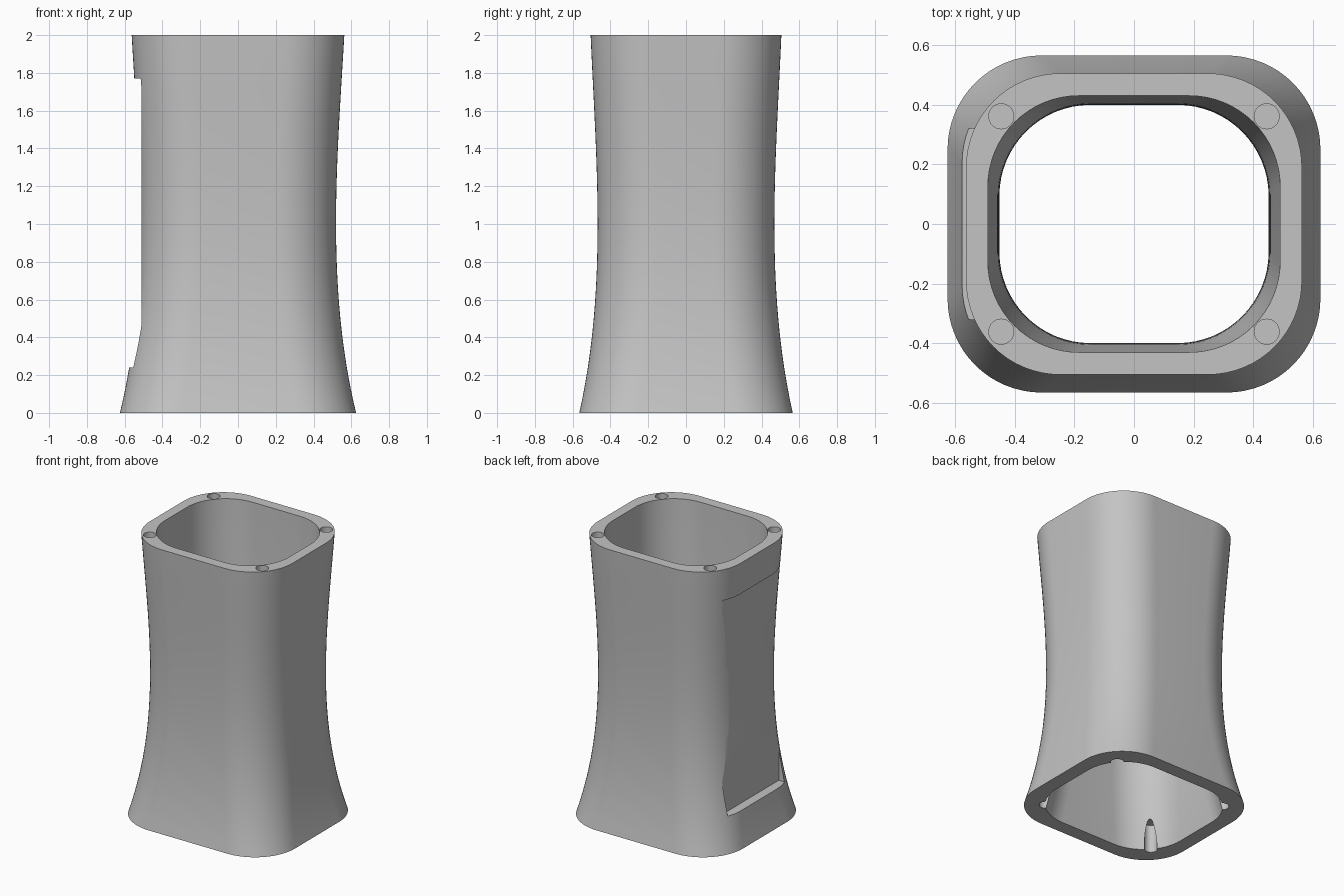
import bpy, bmesh, math

cube = bpy.data.objects.get("Cube")
if cube:
    bpy.data.objects.remove(cube, do_unlink=True)

grey = bpy.data.materials.new("plain grey")
grey.use_nodes = True
COLOUR = (0.55, 0.55, 0.55, 1)
grey.diffuse_color = COLOUR
grey.node_tree.nodes["Principled BSDF"].inputs["Base Color"].default_value = COLOUR

RINGS = 32      # height divisions
ARC = 16        # divisions per rounded corner


def flare(z, bottom, waist, top):
    """Waisted profile through three half widths, flaring faster at the foot."""
    curve = bottom * (z - 1) * (z - 2) / 2 - waist * z * (z - 2) + top * z * (z - 1) / 2
    return curve - 0.03 * z * (z - 1) * (z - 2)


def rounded_ring(bm, hx, hy, r, z):
    verts = []
    for q, (sx, sy) in enumerate([(1, 1), (-1, 1), (-1, -1), (1, -1)]):
        for i in range(ARC + 1):
            a = math.pi / 2 * (q + i / ARC)
            verts.append(bm.verts.new((sx * (hx - r) + r * math.cos(a),
                                       sy * (hy - r) + r * math.sin(a), z)))
    return verts


def bridge(bm, lower, upper):
    n = len(lower)
    for i in range(n):
        j = (i + 1) % n
        bm.faces.new((lower[i], lower[j], upper[j], upper[i]))


def make_object(name, bm):
    bmesh.ops.recalc_face_normals(bm, faces=bm.faces[:])
    mesh = bpy.data.meshes.new(name)
    bm.to_mesh(mesh)
    bm.free()
    mesh.materials.append(grey)
    obj = bpy.data.objects.new(name, mesh)
    bpy.context.collection.objects.link(obj)
    return obj


# Hollow sleeve: outer skin going up, inner bore coming down
bm = bmesh.new()
heights = [2 * i / RINGS for i in range(RINGS + 1)]
rings = [rounded_ring(bm, flare(z, 0.625, 0.519, 0.563),
                      flare(z, 0.565, 0.468, 0.505), 0.315, z) for z in heights]
rings += [rounded_ring(bm, flare(z, 0.523, 0.452, 0.49),
                       flare(z, 0.465, 0.4, 0.43), 0.305, z) for z in reversed(heights)]
for k, ring in enumerate(rings):
    bridge(bm, ring, rings[(k + 1) % len(rings)])
sleeve = make_object("sleeve_body", bm)


def box_cutter(name, lo, hi):
    bm = bmesh.new()
    bmesh.ops.create_cube(bm, size=1)
    for v in bm.verts:
        v.co = [(a + b) / 2 + c * (b - a) for a, b, c in zip(lo, hi, v.co)]
    return make_object(name, bm)


def hole_cutter(name, x, y, z0, z1):
    bm = bmesh.new()
    bmesh.ops.create_cone(bm, cap_ends=True, segments=32, radius1=0.042,
                          radius2=0.042, depth=z1 - z0)
    bmesh.ops.translate(bm, verts=bm.verts[:], vec=(x, y, (z0 + z1) / 2))
    return make_object(name, bm)


# Flat side recess, and blind corner holes in both rims
cutters = [box_cutter("recess_cutter", (-0.8, -0.32, 0.24), (-0.51, 0.32, 1.77))]
for sx in (-1, 1):
    for sy in (-1, 1):
        for z0, z1 in ((1.9, 2.1), (-0.1, 0.2)):
            cutters.append(hole_cutter("hole_cutter", sx * 0.445, sy * 0.361, z0, z1))

for cutter in cutters:
    cutter.hide_render = True
    mod = sleeve.modifiers.new("cut", 'BOOLEAN')
    mod.operation = 'DIFFERENCE'
    mod.solver = 'EXACT'
    mod.object = cutter

# Bake the cuts, then discard the cutters
depsgraph = bpy.context.evaluated_depsgraph_get()
result = bpy.data.meshes.new_from_object(sleeve.evaluated_get(depsgraph))
sleeve.modifiers.clear()
sleeve.data = result
result.materials.clear()
result.materials.append(grey)
for face in result.polygons:
    face.material_index = 0
for cutter in cutters:
    bpy.data.objects.remove(cutter, do_unlink=True)

bpy.ops.object.select_all(action='DESELECT')
sleeve.select_set(True)
bpy.context.view_layer.objects.active = sleeve
bpy.ops.object.shade_smooth_by_angle(angle=math.radians(25))
